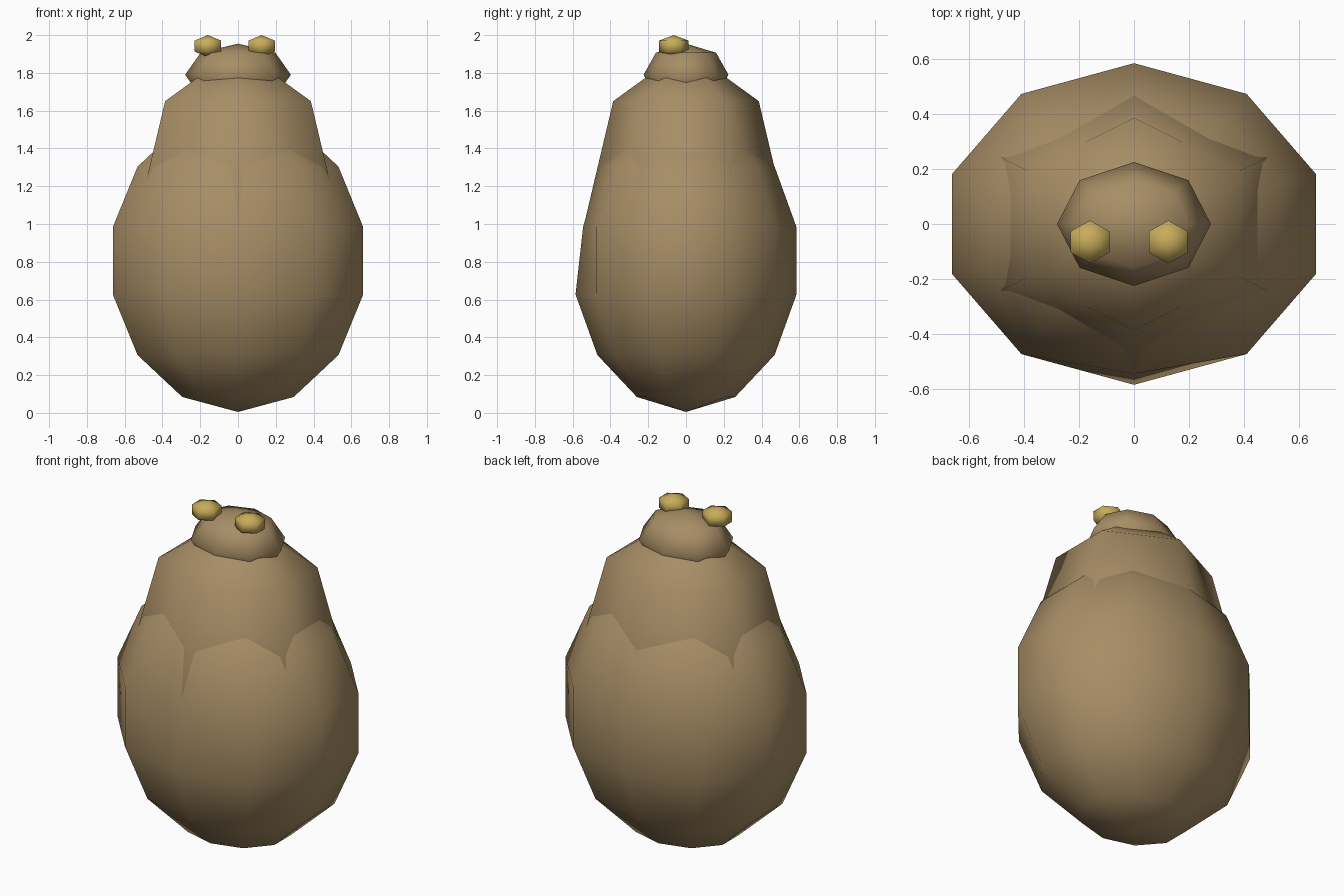
import bpy
import bmesh

if "Cube" in bpy.data.objects:
    bpy.data.objects.remove(bpy.data.objects["Cube"])


def material(name, color):
    mat = bpy.data.materials.new(name)
    mat.diffuse_color = (*color, 1.0)
    mat.use_nodes = True
    mat.node_tree.nodes["Principled BSDF"].inputs["Base Color"].default_value = mat.diffuse_color
    return mat


BROWN = material("tan_brown", (0.386, 0.266, 0.130))
GOLD = material("dull_gold", (0.578, 0.413, 0.105))


def ellipsoid(name, segments, rings, radii, centre, mat):
    """Smooth-shaded coarse ball, with a vertex column facing front and back."""
    bm = bmesh.new()
    bmesh.ops.create_uvsphere(bm, u_segments=segments, v_segments=rings, radius=1.0)
    bmesh.ops.scale(bm, vec=radii, verts=bm.verts)
    bmesh.ops.translate(bm, vec=centre, verts=bm.verts)
    for face in bm.faces:
        face.smooth = True
    mesh = bpy.data.meshes.new(name)
    bm.to_mesh(mesh)
    bm.free()
    mesh.materials.append(mat)
    obj = bpy.data.objects.new(name, mesh)
    bpy.context.collection.objects.link(obj)
    return obj


# Egg-shaped lower body, with a slight dent down the upper front
abdomen = ellipsoid("abdomen", 10, 7, (0.715, 0.60, 0.80), (0, 0, 0.805), BROWN)
for v in abdomen.data.vertices:
    if abs(v.co.x) < 0.01 and v.co.y < -0.4 and v.co.z > 0.9:
        v.co.y += 0.04 if v.co.z < 1.1 else 0.012

# Tapering upper body rising out of the abdomen
ellipsoid("thorax", 6, 4, (0.63, 0.545, 0.955), (0, 0, 0.975), BROWN)

# Flattened head
ellipsoid("head", 8, 4, (0.28, 0.225, 0.165), (0, 0, 1.79), BROWN)

# Bulging eyes on top of the head
for side, x in (("left", -0.16), ("right", 0.125)):
    ellipsoid(side + "_eye", 6, 3, (0.094, 0.09, 0.058), (x, -0.065, 1.942), GOLD)
